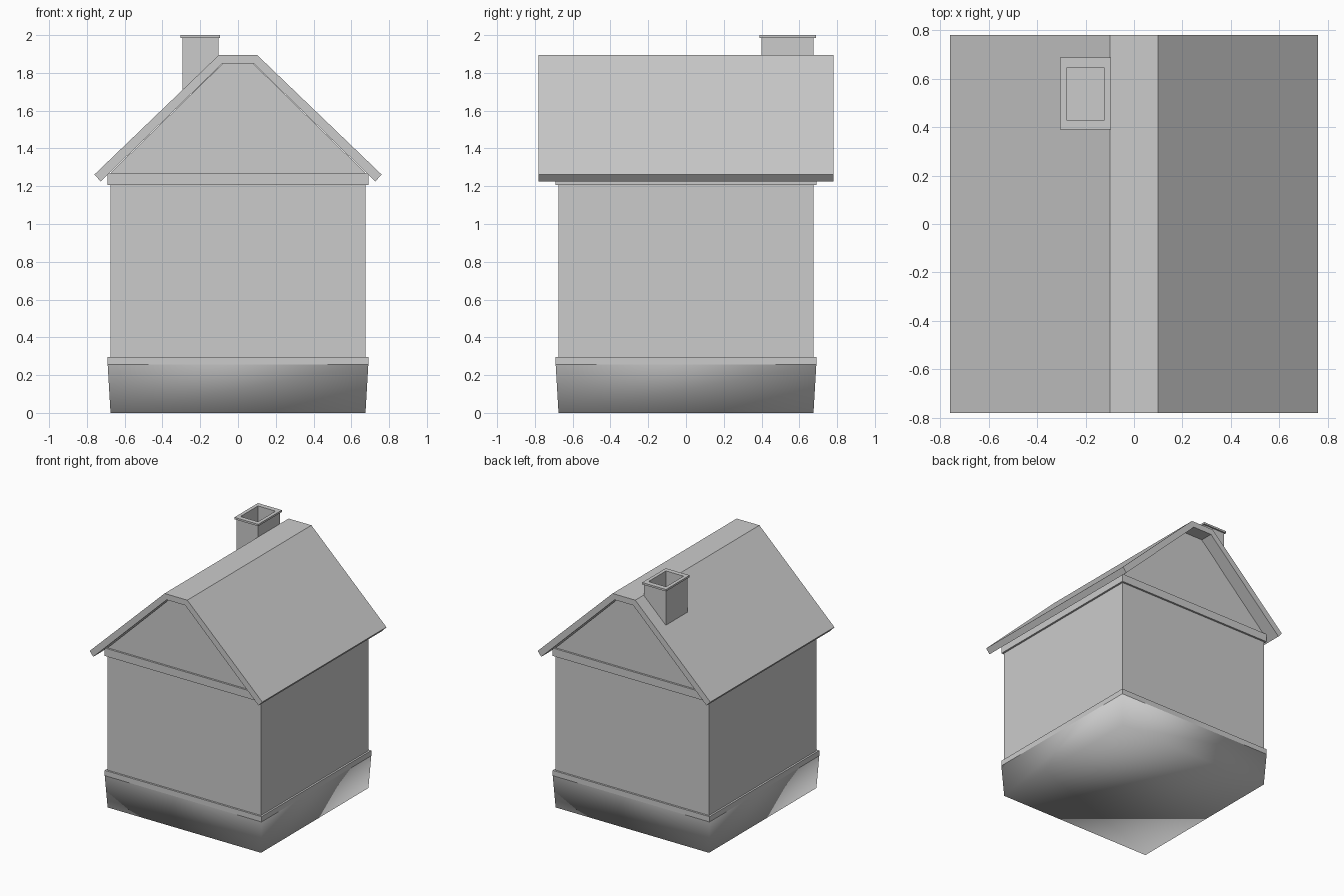
import bpy

if "Cube" in bpy.data.objects:
    bpy.data.objects.remove(bpy.data.objects["Cube"])


def mesh_object(name, verts, faces, smooth=False):
    mesh = bpy.data.meshes.new(name)
    mesh.from_pydata(verts, [], faces)
    mesh.polygons.foreach_set("use_smooth", [smooth] * len(faces))
    mesh.update()
    obj = bpy.data.objects.new(name, mesh)
    bpy.context.collection.objects.link(obj)
    return obj


def rings(name, sections, smooth=False, cap_top=True):
    """Stack of rectangles (x0, x1, y0, y1, z), joined bottom to top."""
    verts, faces = [], [(3, 2, 1, 0)]
    for x0, x1, y0, y1, z in sections:
        verts += [(x0, y0, z), (x1, y0, z), (x1, y1, z), (x0, y1, z)]
    for k in range(len(sections) - 1):
        for i in range(4):
            j = (i + 1) % 4
            faces.append((4*k + i, 4*k + j, 4*k + 4 + j, 4*k + 4 + i))
    if cap_top:
        n = len(verts) - 4
        faces.append((n, n + 1, n + 2, n + 3))
    return mesh_object(name, verts, faces, smooth)


def square(h, z):
    return (-h, h, -h, h, z)


def extrude(name, profile, half):
    """Extrude a counter-clockwise front (x, z) profile along y."""
    n = len(profile)
    verts = [(x, -half, z) for x, z in profile] + [(x, half, z) for x, z in profile]
    faces = [tuple(range(n)), tuple(reversed(range(n, 2 * n)))]
    faces += [(i, i + n, (i + 1) % n + n, (i + 1) % n) for i in range(n)]
    return mesh_object(name, verts, faces)


# Foundation: one smooth-shaded flared block
rings("foundation", [square(0.675, 0), square(0.69, 0.255)], smooth=True, cap_top=False)

# Walls with lower and upper trim bands
rings("lower_trim", [square(0.69, 0.255), square(0.69, 0.297)])
rings("walls", [square(0.675, 0.297), square(0.675, 1.21)])
rings("upper_trim", [square(0.69, 1.207), square(0.69, 1.27)])

# Gable block under the roof
extrude("gable", [(-0.675, 1.27), (0.675, 1.27), (0.08, 1.85), (-0.08, 1.85)], 0.675)

# Roof shell with flat ridge
right = [(0.727, 1.225), (0.76, 1.262), (0.10, 1.896)]
left = [(-x, z) for x, z in reversed(right)]
extrude("roof", right + left + [(-0.082, 1.85), (0.082, 1.85)], 0.78)

# Chimney with a thin projecting cap and a recessed flue
rings("chimney", [
    (-0.295, -0.103, 0.40, 0.675, 1.69),
    (-0.295, -0.103, 0.40, 0.675, 1.985),
    (-0.305, -0.095, 0.39, 0.687, 1.985),
    (-0.305, -0.095, 0.39, 0.687, 2.0),
    (-0.277, -0.123, 0.427, 0.647, 2.0),
    (-0.277, -0.123, 0.427, 0.647, 1.875),
])
